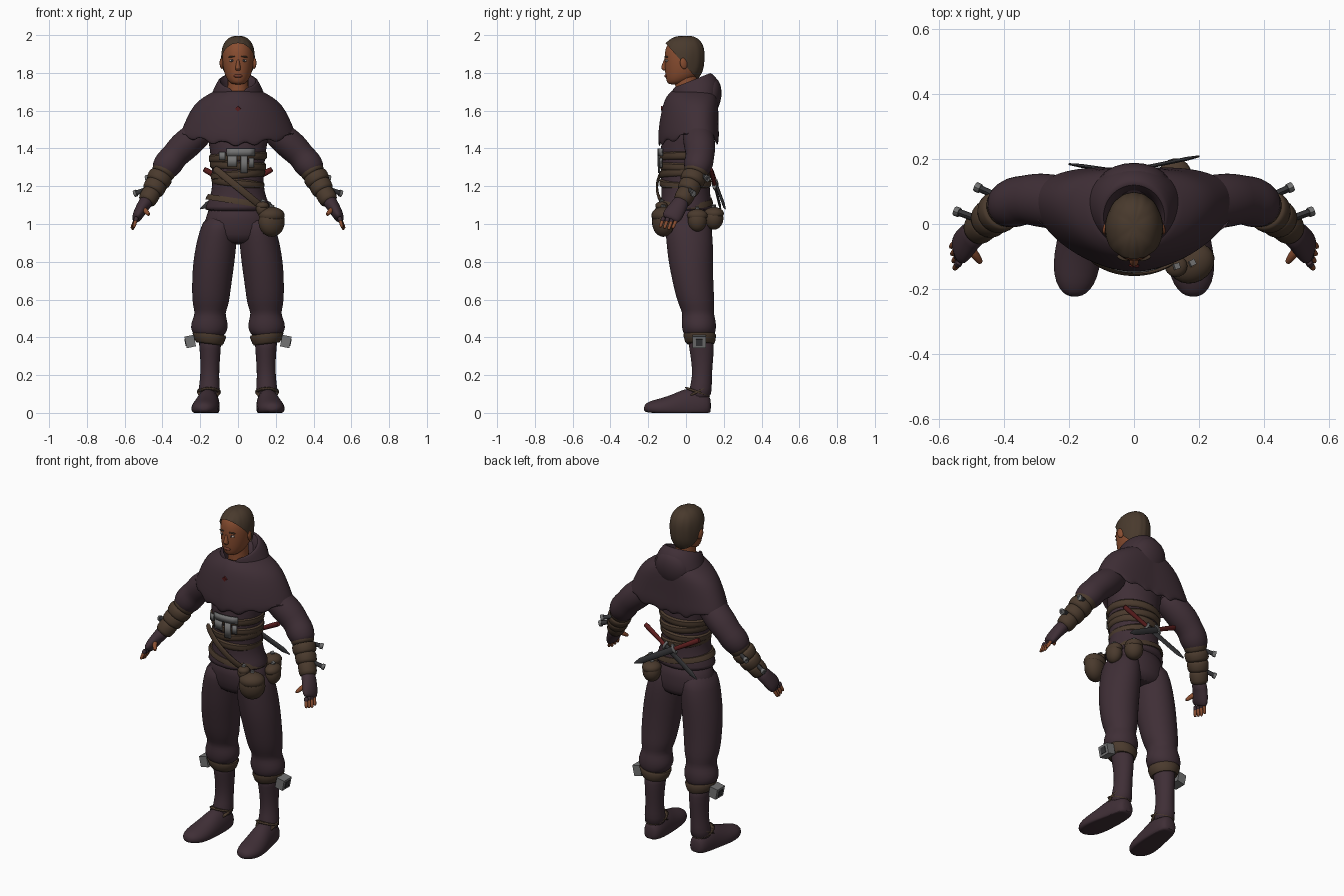
import bpy, bmesh, math
from mathutils import Vector, Matrix, Euler

default_cube = bpy.data.objects.get("Cube")
if default_cube:
    bpy.data.objects.remove(default_cube, do_unlink=True)


def material(name, r, g, b):
    mat = bpy.data.materials.new(name)
    mat.use_nodes = True
    mat.diffuse_color = (r, g, b, 1)
    mat.node_tree.nodes["Principled BSDF"].inputs["Base Color"].default_value = (r, g, b, 1)
    return mat


cloth = material("plum cloth", .05, .028, .037)
leather = material("brown leather", .068, .042, .026)
hair_brown = material("dark brown hair", .066, .042, .026)
skin = material("warm brown skin", .25, .075, .03)
lip = material("lip brown", .17, .045, .026)
metal = material("worn metal", .17, .17, .17)
dark_metal = material("dark metal", .035, .035, .038)
red = material("dark red", .11, .013, .013)
eye_white = material("eye white", .35, .3, .27)


def finish(name, bm, mat, mirror=False, sub=0, thick=0):
    """Turn a bmesh into a smooth-shaded object with its modifiers."""
    bmesh.ops.recalc_face_normals(bm, faces=bm.faces)
    mesh = bpy.data.meshes.new(name)
    bm.to_mesh(mesh)
    bm.free()
    mesh.materials.append(mat)
    obj = bpy.data.objects.new(name, mesh)
    bpy.context.collection.objects.link(obj)
    bpy.ops.object.select_all(action="DESELECT")
    obj.select_set(True)
    bpy.context.view_layer.objects.active = obj
    bpy.ops.object.shade_smooth_by_angle(angle=math.radians(50))
    if mirror:
        obj.modifiers.new("Mirror", "MIRROR")
    if thick:
        obj.modifiers.new("Solidify", "SOLIDIFY").thickness = thick
    if sub:
        mod = obj.modifiers.new("Subdivision", "SUBSURF")
        mod.levels = mod.render_levels = sub
    return obj


def loft_mesh(rings, n=20, ref=None, shape=None, cap=True):
    """Skin elliptical rings (x, y, z, a, b); with ref they turn along the path."""
    bm = bmesh.new()
    centres = [Vector(r[:3]) for r in rings]
    loops = []
    for i, (c, ring) in enumerate(zip(centres, rings)):
        u, v = Vector((1, 0, 0)), Vector((0, 1, 0))
        if ref:
            t = (centres[min(i + 1, len(rings) - 1)] - centres[max(i - 1, 0)]).normalized()
            u = Vector(ref).cross(t).normalized()
            v = t.cross(u)
        loop = []
        for k in range(n):
            ang = math.tau * k / n
            p = c + u * ring[3] * math.cos(ang) + v * ring[4] * math.sin(ang)
            loop.append(bm.verts.new(shape(p) if shape else p))
        loops.append(loop)
    for low, high in zip(loops, loops[1:]):
        for k in range(n):
            bm.faces.new((low[k], low[(k + 1) % n], high[(k + 1) % n], high[k]))
    if cap:
        bm.faces.new(loops[0])
        bm.faces.new(loops[-1])
    return bm


def loft(name, mat, rings, n=20, ref=None, shape=None, cap=True, **kw):
    return finish(name, loft_mesh(rings, n, ref, shape, cap), mat, **kw)


def blob(name, mat, loc, size, rot=(0, 0, 0), **kw):
    bm = bmesh.new()
    bmesh.ops.create_uvsphere(bm, u_segments=20, v_segments=14, radius=1,
                              matrix=Matrix.LocRotScale(Vector(loc), Euler(rot), Vector(size)))
    return finish(name, bm, mat, **kw)


def box(name, mat, loc, size, rot=(0, 0, 0), **kw):
    bm = bmesh.new()
    bmesh.ops.create_cube(bm, size=1, matrix=Matrix.LocRotScale(Vector(loc), Euler(rot), Vector(size)))
    return finish(name, bm, mat, **kw)


ALONG_Y, ALONG_Z = (0, 1, 0), (0, 0, 1)

# Head and swept-back hair
head_rings = [(0, -.06, 1.738, .025, .03), (0, -.045, 1.75, .046, .056), (0, -.025, 1.775, .064, .083),
              (0, -.014, 1.81, .076, .098), (0, -.012, 1.86, .083, .102), (0, -.011, 1.91, .083, .103),
              (0, -.01, 1.95, .073, .092), (0, -.008, 1.978, .05, .064), (0, -.006, 1.988, .02, .028)]
loft("head", skin, head_rings, n=28, sub=1)


def braid(p):
    core = Vector((0, -.01, 1.87))
    return core + (p - core) * (1.055 + .025 * abs(math.cos(p.x * 110)))


bm = loft_mesh(head_rings, n=64, shape=braid)
bmesh.ops.bisect_plane(bm, geom=bm.verts[:] + bm.edges[:] + bm.faces[:], plane_co=(0, -.022, 1.86),
                       plane_no=(0, 1, .88), clear_inner=True)
finish("hair", bm, hair_brown, sub=1)
loft("neck", skin, [(0, .01, 1.6, .07, .07), (0, .005, 1.7, .056, .06), (0, 0, 1.79, .054, .06)])

# Face details
loft("nose", skin, [(0, -.103, 1.88, .007, .01), (0, -.11, 1.845, .01, .017),
                    (0, -.114, 1.825, .017, .021), (0, -.11, 1.811, .012, .012)], n=12, sub=1)
blob("ears", skin, (.086, -.012, 1.85), (.01, .02, .03), (.2, 0, .3), mirror=True)
blob("eyes", eye_white, (.032, -.1, 1.865), (.014, .01, .007), mirror=True)
blob("irises", dark_metal, (.031, -.107, 1.865), (.006, .005, .006), mirror=True)
blob("eyebrows", hair_brown, (.034, -.104, 1.886), (.019, .008, .004), (0, .1, .3), mirror=True)
blob("lips", lip, (0, -.105, 1.784), (.024, .01, .009))

# Tunic, waist wrap and belt
loft("tunic", cloth, [(0, .01, 1.58, .16, .11), (0, 0, 1.48, .165, .125), (0, -.005, 1.4, .15, .13),
                      (0, -.005, 1.3, .138, .13), (0, -.003, 1.2, .134, .128), (0, 0, 1.14, .15, .13),
                      (0, 0, 1.09, .172, .138), (0, 0, 1.062, .185, .143)], n=32, sub=1)
for i in range(4):
    z, r, tilt = 1.195 + .046 * i, .138 + .005 * i, (-.1, .08, -.05, .06)[i]
    loft("waist_wrap", leather, [(0, -.003, z + dz, r + dr, .136 + dr) for dz, dr in
                                 ((-.004, -.008), (.004, .002), (.04, .004), (.05, -.008))], n=32,
         shape=lambda p: Vector((p.x, p.y, p.z + p.x * tilt)), sub=1)
loft("belt", leather, [(0, 0, 1.105, .172, .142), (0, 0, 1.118, .168, .142), (0, 0, 1.135, .158, .136)],
     n=32, shape=lambda p: Vector((p.x, p.y, p.z - p.x * .15)))


def front_y(x, gap=0):
    return -.004 - (.146 + gap) * math.sqrt(1 - (x / .18) ** 2)


strap_path = [(-.13 + .027 * i, 1.3 - .022 * i) for i in range(11)]
loft("front_strap", leather, [(x, front_y(x, .004), z, .02, .007) for x, z in strap_path],
     n=8, ref=ALONG_Y, sub=1)

# Worn metal plates over the wrap
for x0, x1, z0, z1 in [(-.06, .09, 1.36, 1.4), (-.055, -.005, 1.305, 1.36), (.015, .05, 1.27, 1.36),
                       (.06, .085, 1.3, 1.35), (-.1, -.07, 1.34, 1.38)]:
    bm = bmesh.new()
    bmesh.ops.create_grid(bm, x_segments=5, y_segments=1, size=1)
    for v in bm.verts:
        x = (x0 + x1) / 2 + v.co.x * (x1 - x0) / 2
        v.co = (x, front_y(x), (z0 + z1) / 2 + v.co.y * (z1 - z0) / 2)
    finish("chest_plate", bm, metal, thick=.008)


# Shoulder mantle with a tabbed hem
def drape(p):
    x, y, z = p.x, p.y + .35 * abs(p.x) ** 1.5, p.z
    if z < 1.46:
        z += .6 * x * x
        if math.sin(math.atan2(y - .05, x) * 11 + 1) > .2:
            z -= .022
    return Vector((x, y, z))


loft("mantle", cloth, [(0, .04, 1.71, .115, .115), (0, .03, 1.672, .185, .137), (0, .024, 1.63, .235, .146),
                       (0, .016, 1.56, .272, .154), (0, .013, 1.5, .297, .158), (0, .012, 1.47, .307, .16),
                       (0, .011, 1.43, .304, .158)], n=72, shape=drape, cap=False, sub=1, thick=.012)


# Cowl with a raised back, an open V front, and the folded hood behind
def cowl(p):
    z = p.z + .4 * (p.y - .03)
    if p.y < 0:
        z -= max(0, .045 - abs(p.x)) * 1.1
    return Vector((p.x, p.y, z))


loft("cowl", cloth, [(0, .05, 1.61, .165, .125), (0, .052, 1.66, .145, .128), (0, .045, 1.71, .128, .125),
                     (0, .028, 1.757, .106, .108), (0, .022, 1.765, .094, .098), (0, .015, 1.74, .084, .088),
                     (0, .01, 1.66, .07, .07)], n=36, shape=cowl, cap=False, sub=1)
blob("folded_hood", cloth, (0, .118, 1.665), (.112, .066, .115), (-.25, 0, 0))
box("red_clasp", red, (0, -.127, 1.61), (.022, .009, .022), (.15, .785, 0))

# Sleeves, bracers and gloves
loft("sleeves", cloth, [(.16, .05, 1.53, .07, .07), (.222, .065, 1.465, .077, .085), (.295, .075, 1.405, .083, .085),
                        (.335, .075, 1.362, .07, .074), (.365, .068, 1.325, .08, .08),
                        (.395, .055, 1.285, .07, .07), (.41, .045, 1.26, .05, .05)],
     ref=ALONG_Y, mirror=True, sub=1)
arm = [(.38, .062, 1.3), (.405, .045, 1.26), (.43, .028, 1.215), (.455, .005, 1.17), (.485, -.022, 1.118)]
for i in range(4):
    a, b = Vector(arm[i]), Vector(arm[i + 1])
    r = (.066, .068, .061, .052)[i]
    loft("bracer", leather, [(*a.lerp(b, f), r * s, r * s) for f, s in
                             ((-.1, .88), (.05, 1), (.8, .98), (1.1, .84))], ref=ALONG_Y, mirror=True, sub=1)
loft("gloves", cloth, [(.475, -.018, 1.13, .042, .044), (.5, -.035, 1.1, .034, .044), (.52, -.058, 1.065, .032, .053),
                       (.537, -.08, 1.032, .026, .052), (.541, -.085, 1.022, .014, .04)],
     ref=ALONG_Y, mirror=True, sub=1)
for i in range(4):
    base = Vector((.536, -.044 - .024 * i, 1.04))
    tip = Vector((.564 - .004 * i, -.072 - .022 * i, .968 + .006 * abs(i - 1)))
    for part, mat, start, end, r in (("finger", skin, 0, 1, .0105), ("finger_sleeve", cloth, 0, .45, .0135)):
        loft(part, mat, [(*base.lerp(tip, f), r * s, r * s) for f, s in
                         ((start, 1), (end * .8, 1), (end, .7))], n=8, ref=ALONG_Y, mirror=True, sub=1)
loft("thumbs", skin, [(.505, -.07, 1.085, .016, .016), (.485, -.1, 1.065, .014, .014),
                      (.468, -.122, 1.045, .009, .009)], n=10, ref=ALONG_Y, mirror=True, sub=1)
# Short tools on the forearms
for a, b in (((.41, .08, 1.26), (.487, .115, 1.24)), ((.48, .015, 1.185), (.55, .04, 1.16))):
    a, b = Vector(a), Vector(b)
    loft("forearm_tool", dark_metal, [(*a, .013, .011), (*b, .013, .011)], n=8, ref=ALONG_Y, mirror=True)
    loft("forearm_tool_cap", metal, [(*a.lerp(b, .8), .018, .015), (*b, .018, .015)], n=8, ref=ALONG_Y, mirror=True)

# Baggy trousers gathered at the knee
loft("trouser_seat", cloth, [(0, .005, 1.12, .15, .12), (0, .01, 1.02, .176, .128), (0, .018, .94, .185, .123),
                             (0, .02, .89, .13, .1)], n=32, sub=1)
loft("trouser_legs", cloth, [(.09, .01, 1.05, .085, .115), (.105, .014, .96, .1, .124), (.114, .02, .9, .107, .124),
                             (.128, .025, .8, .111, .119), (.138, .036, .7, .106, .109), (.143, .047, .62, .101, .102),
                             (.145, .058, .565, .094, .094), (.148, .064, .527, .079, .082),
                             (.15, .067, .495, .092, .09), (.152, .069, .45, .102, .092),
                             (.152, .07, .42, .086, .084), (.15, .072, .4, .066, .07)],
     n=24, mirror=True, sub=1)
loft("knee_straps", leather, [(.152, .071, .42, .085, .083), (.152, .073, .41, .089, .087),
                              (.152, .075, .375, .076, .079), (.152, .077, .365, .068, .072)],
     n=24, mirror=True, shape=lambda p: Vector((p.x, p.y, p.z + (p.x - .15) * .12)))
box("knee_buckles", metal, (.253, .07, .378), (.05, .072, .062), (0, .2, 0), mirror=True)
box("buckle_inserts", dark_metal, (.277, .07, .373), (.008, .036, .036), (0, .2, 0), mirror=True)

# Soft boots
loft("boot_shafts", cloth, [(.15, .075, .41, .066, .07), (.147, .083, .34, .056, .066), (.148, .086, .26, .051, .056),
                            (.15, .085, .19, .05, .052), (.152, .078, .13, .057, .06), (.154, .07, .07, .06, .062)],
     mirror=True, sub=1)
loft("boot_feet", cloth, [(.152, .133, .035, .03, .04), (.152, .115, .035, .05, .065), (.155, .06, .035, .06, .095),
                          (.16, 0, .03, .064, .1), (.169, -.06, .025, .07, .075), (.177, -.13, .022, .074, .056),
                          (.182, -.185, .024, .06, .042), (.183, -.215, .028, .035, .024),
                          (.183, -.222, .03, .014, .01)],
     n=24, ref=ALONG_Z, mirror=True, sub=1, shape=lambda p: Vector((p.x, p.y, max(p.z, 0))))
for slope in (-.35, .5):
    loft("ankle_straps", leather, [(.154, .06, .1 + dz, .068, .073) for dz in (0, .022)], n=24, mirror=True, sub=1,
         shape=lambda p: Vector((p.x, p.y, p.z + (p.y - .06) * slope)))

# Belt pouches on the left hip
for loc, size, turn in (((.178, -.12, 1.012), (.073, .056, .08), .5), ((.13, -.13, 1.08), (.035, .03, .04), .3),
                        ((.192, .06, 1.02), (.042, .05, .06), 0), ((.125, .148, 1.03), (.052, .05, .06), -.5)):
    blob("pouch", leather, loc, size, (0, 0, turn))
    blob("pouch_flap", leather, Vector(loc) + Vector((0, 0, size[2] * .42)),
         (size[0] * .98, size[1] * 1.08, size[2] * .56), (0, 0, turn))
    box("pouch_buckle", metal, Vector(loc) + Vector((0, 0, size[2] * .98)), (.018, .018, .022), (0, .3, turn))

# Two daggers crossed behind the waist
for side in (1, -1):
    grip = Vector((.18 * side, .13, 1.29))
    point = Vector((-.2 * side, .196 - .012 * side, 1.08))

    def span(*steps):
        return [(*grip.lerp(point, f), a, b) for f, a, b in steps]

    loft("dagger_grip", red, span((0, .013, .011), (.05, .015, .012), (.38, .012, .01)), n=10, ref=ALONG_Y)
    loft("dagger_guard", metal, span((.37, .03, .012), (.4, .03, .012)), n=10, ref=ALONG_Y)
    loft("dagger_blade", dark_metal, span((.4, .018, .006), (.9, .017, .006), (1, .003, .003)), n=8, ref=ALONG_Y)
